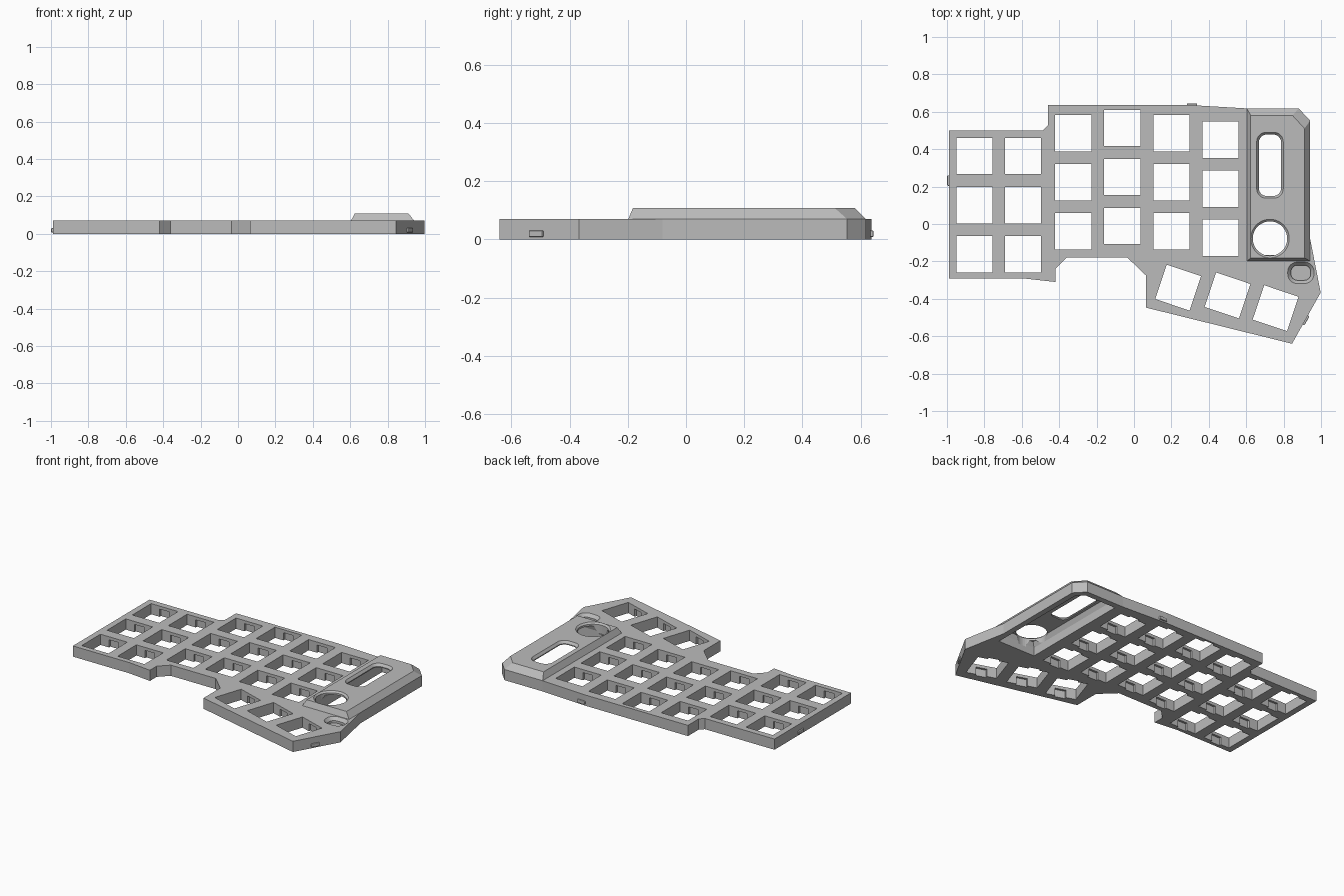
import bpy, bmesh, math
from mathutils import Matrix, Vector

if "Cube" in bpy.data.objects:
    bpy.data.objects.remove(bpy.data.objects["Cube"])

grey = bpy.data.materials.new("case_grey")
grey.diffuse_color = (0.5, 0.5, 0.5, 1)
grey.use_nodes = True
grey.node_tree.nodes["Principled BSDF"].inputs["Base Color"].default_value = grey.diffuse_color


def finish(name, bm):
    bmesh.ops.recalc_face_normals(bm, faces=bm.faces)
    me = bpy.data.meshes.new(name)
    bm.to_mesh(me)
    bm.free()
    me.materials.append(grey)
    ob = bpy.data.objects.new(name, me)
    bpy.context.collection.objects.link(ob)
    return ob


def loft(bm, loops):
    """Closed solid through (outline, z) rings of equal point count."""
    rings = [[bm.verts.new((x, y, z)) for x, y in pts] for pts, z in loops]
    n = len(rings[0])
    bm.faces.new(rings[0][::-1])
    bm.faces.new(rings[-1])
    for a, b in zip(rings, rings[1:]):
        for i in range(n):
            j = (i + 1) % n
            bm.faces.new((a[i], a[j], b[j], b[i]))


def rounded(cx, cy, w, h, r, seg=8):
    pts = []
    for k, (sx, sy) in enumerate(((1, 1), (-1, 1), (-1, -1), (1, -1))):
        for i in range(seg + 1):
            a = math.pi / 2 * (k + i / seg)
            pts.append((cx + sx * (w / 2 - r) + r * math.cos(a),
                        cy + sy * (h / 2 - r) + r * math.sin(a)))
    return pts


def circle(cx, cy, r, n=48):
    return [(cx + r * math.cos(2 * math.pi * i / n), cy + r * math.sin(2 * math.pi * i / n))
            for i in range(n)]


def box(bm, cx, cy, z0, z1, w, d, ang=0):
    m = (Matrix.Translation((cx, cy, (z0 + z1) / 2)) @ Matrix.Rotation(ang, 4, 'Z')
         @ Matrix.Diagonal((w, d, z1 - z0, 1)))
    bmesh.ops.create_cube(bm, size=1, matrix=m)


def boolean(target, tool, op):
    mod = target.modifiers.new(op, 'BOOLEAN')
    mod.object, mod.operation, mod.solver = tool, op, 'EXACT'
    bpy.context.view_layer.objects.active = target
    bpy.ops.object.modifier_apply(modifier=mod.name)
    bpy.data.objects.remove(tool)


# Main plate outline
T = 0.07
outline = [(-.99, .5), (-.487, .5), (-.46, .527), (-.46, .637), (.28, .637), (.604, .618),
           (.88, .618), (.942, .553), (.942, -.08), (.998, -.367), (.845, -.64), (.064, -.447),
           (.064, -.275), (-.035, -.18), (-.36, -.18), (-.42, -.24), (-.42, -.31),
           (-.58, -.292), (-.99, -.292)]
bm = bmesh.new()
loft(bm, [(outline[::-1], 0), (outline[::-1], T)])
case = finish("keyboard_case", bm)

# Raised housing with sloped sides
base = [(.604, -.198), (.942, -.198), (.942, .553), (.88, .618), (.604, .618)]
top = [(.624, -.182), (.912, -.182), (.912, .51), (.848, .58), (.624, .58)]
bm = bmesh.new()
loft(bm, [(base, .03), (base, T), (top, .108)])
boolean(case, finish("raised_housing", bm), 'UNION')

# Hollow beneath the housing
low = [(.635, -.165), (.905, -.165), (.905, .54), (.865, .58), (.635, .58)]
high = [(.65, -.155), (.89, -.155), (.89, .5), (.84, .555), (.65, .555)]
bm = bmesh.new()
loft(bm, [(low, -.02), (low, .055), (high, .086)])
boolean(case, finish("hollow_cutter", bm), 'DIFFERENCE')

# Key positions: column x, top row y
keys = []
for x, y in ((-.853, .363), (-.593, .363), (-.325, .485), (-.063, .513), (.2, .485), (.463, .45)):
    keys += [(x, y - .262 * r, 0) for r in range(3)]
tilt = math.radians(-18.5)
keys += [(.236, -.34, tilt), (.5, -.382, tilt), (.757, -.45, tilt)]

# Key openings, then clip notches under the top skin
bm = bmesh.new()
for x, y, a in keys:
    box(bm, x, y, -.02, .15, .194, .194, a)
boolean(case, finish("key_cutter", bm), 'DIFFERENCE')
bm = bmesh.new()
for x, y, a in keys:
    box(bm, x, y, -.02, .05, .07, .222, a)
boolean(case, finish("notch_cutter", bm), 'DIFFERENCE')

# Display window, dial hole and button recess, all with chamfered rims
bm = bmesh.new()
loft(bm, [(rounded(.727, .314, .118, .328, .04), .04), (rounded(.727, .314, .118, .328, .04), .092),
          (rounded(.727, .314, .142, .352, .05), .108), (rounded(.727, .314, .142, .352, .05), .13)])
loft(bm, [(circle(.727, -.078, .092), .04), (circle(.727, -.078, .092), .098),
          (circle(.727, -.078, .103), .108), (circle(.727, -.078, .103), .13)])
loft(bm, [(rounded(.892, -.261, .106, .08, .035), .035), (rounded(.892, -.261, .106, .08, .035), .05),
          (rounded(.892, -.261, .14, .114, .05), T), (rounded(.892, -.261, .14, .114, .05), .13)])
boolean(case, finish("opening_cutter", bm), 'DIFFERENCE')

# Small side snap nubs
for name, x, y, a in (("left_nub", -.99, .232, math.pi / 2), ("back_nub", .31, .635, 0),
                      ("right_nub", .917, -.513, math.radians(60.4))):
    bm = bmesh.new()
    box(bm, x, y, .008, .03, .055, .018, a)
    nub = finish(name, bm)
    mod = nub.modifiers.new("round", 'BEVEL')
    mod.width, mod.segments = .004, 2
